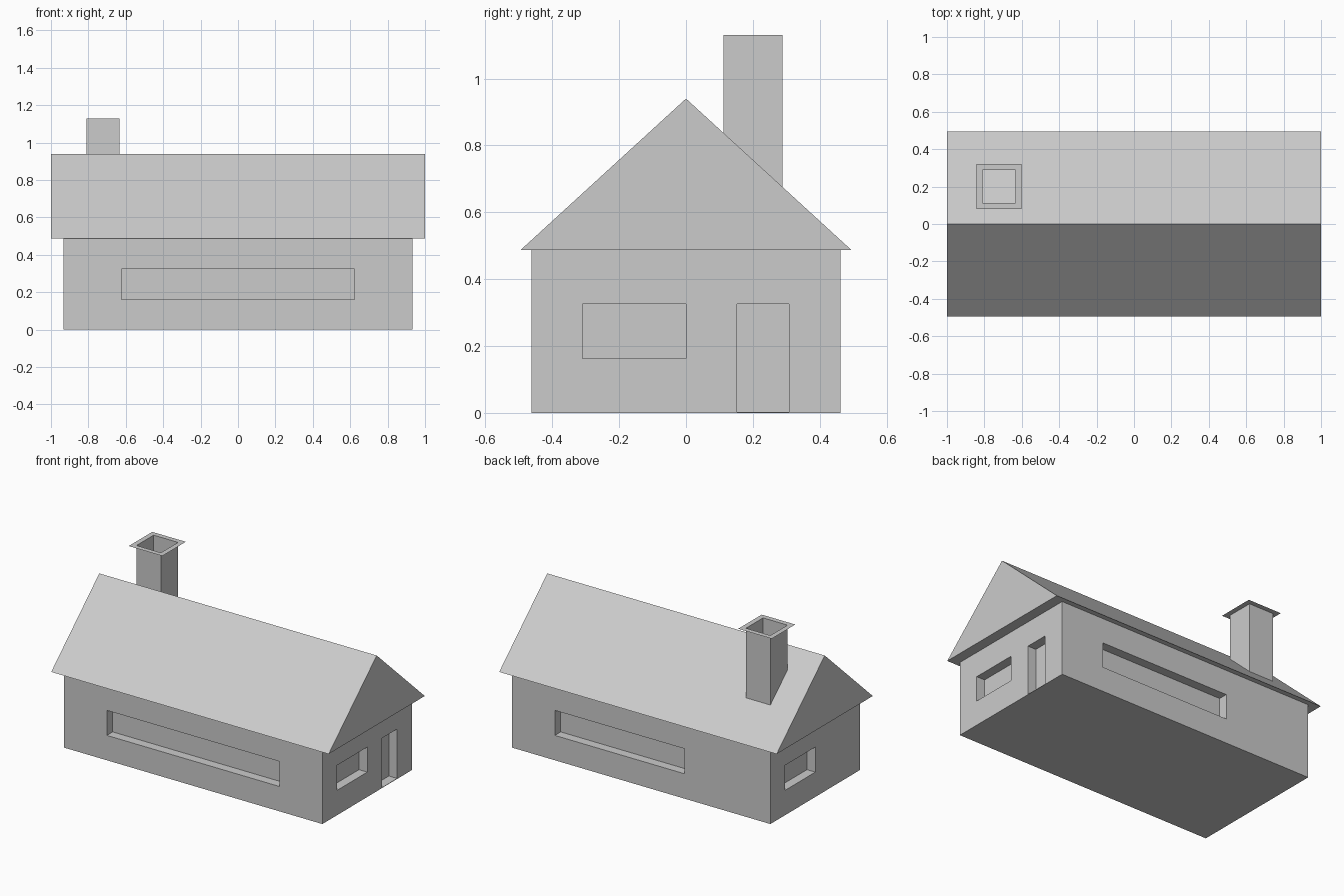
import bpy

if "Cube" in bpy.data.objects:
    bpy.data.objects.remove(bpy.data.objects["Cube"])

EAVE, RIDGE, HALF_Y = 0.487, 0.94, 0.495
TOP = 1.13
DEPTH = 0.06


def mesh_object(name, verts, faces):
    mesh = bpy.data.meshes.new(name)
    mesh.from_pydata(verts, [], faces)
    mesh.update()
    obj = bpy.data.objects.new(name, mesh)
    bpy.context.collection.objects.link(obj)
    return obj


def box(name, x, y, z):
    verts = [(a, b, c) for c in z for a, b in
             ((x[0], y[0]), (x[1], y[0]), (x[1], y[1]), (x[0], y[1]))]
    sides = [(i, (i + 1) % 4, (i + 1) % 4 + 4, i + 4) for i in range(4)]
    return mesh_object(name, verts, [(3, 2, 1, 0), (4, 5, 6, 7)] + sides)


# Walls
WX, WY = 0.932, 0.462
walls = box("walls", (-WX, WX), (-WY, WY), (0, EAVE))

# Window and door recesses
win_z = (0.162, 0.325)
right = (WX - DEPTH, WX + 0.1)
left = (-WX - 0.1, -WX + DEPTH)
front = (-WY - 0.1, -WY + DEPTH)
back = (WY - DEPTH, WY + 0.1)
recesses = {
    "front_window": ((-0.622, 0.622), front, win_z),
    "back_window": ((-0.312, 0.622), back, win_z),
    "right_window": (right, (-0.31, 0), win_z),
    "left_window": (left, (0, 0.31), win_z),
    "door": (right, (0.153, 0.308), (0.003, 0.325)),
}
bpy.context.view_layer.objects.active = walls
for name, size in recesses.items():
    cutter = box(name + "_cutter", *size)
    cutter.hide_render = True
    mod = walls.modifiers.new(name, 'BOOLEAN')
    mod.operation, mod.solver, mod.object = 'DIFFERENCE', 'EXACT', cutter
    bpy.ops.object.modifier_apply(modifier=name)
    bpy.data.objects.remove(cutter)

# Gable roof
profile = [(-HALF_Y, EAVE), (HALF_Y, EAVE), (0, RIDGE)]
mesh_object("roof", [(x, y, z) for x in (-1, 1) for y, z in profile],
            [(2, 1, 0), (3, 4, 5), (0, 1, 4, 3), (1, 2, 5, 4), (2, 0, 3, 5)])


def square(half, height):
    cx, cy = -0.722, 0.2
    return [(cx + sx * half, cy + sy * half, height(cy + sy * half))
            for sx, sy in ((-1, -1), (1, -1), (1, 1), (-1, 1))]


# Open chimney shaft standing on the slope, with a thin flat rim
foot = square(0.088, lambda y: RIDGE - (RIDGE - EAVE) * y / HALF_Y)
mouth = square(0.088, lambda y: TOP)
rim = square(0.121, lambda y: TOP)
ring = [(i, (i + 1) % 4, (i + 1) % 4 + 4, i + 4) for i in range(4)]
mesh_object("chimney_shaft", foot + mouth, ring)
mesh_object("chimney_rim", rim + mouth, ring)
